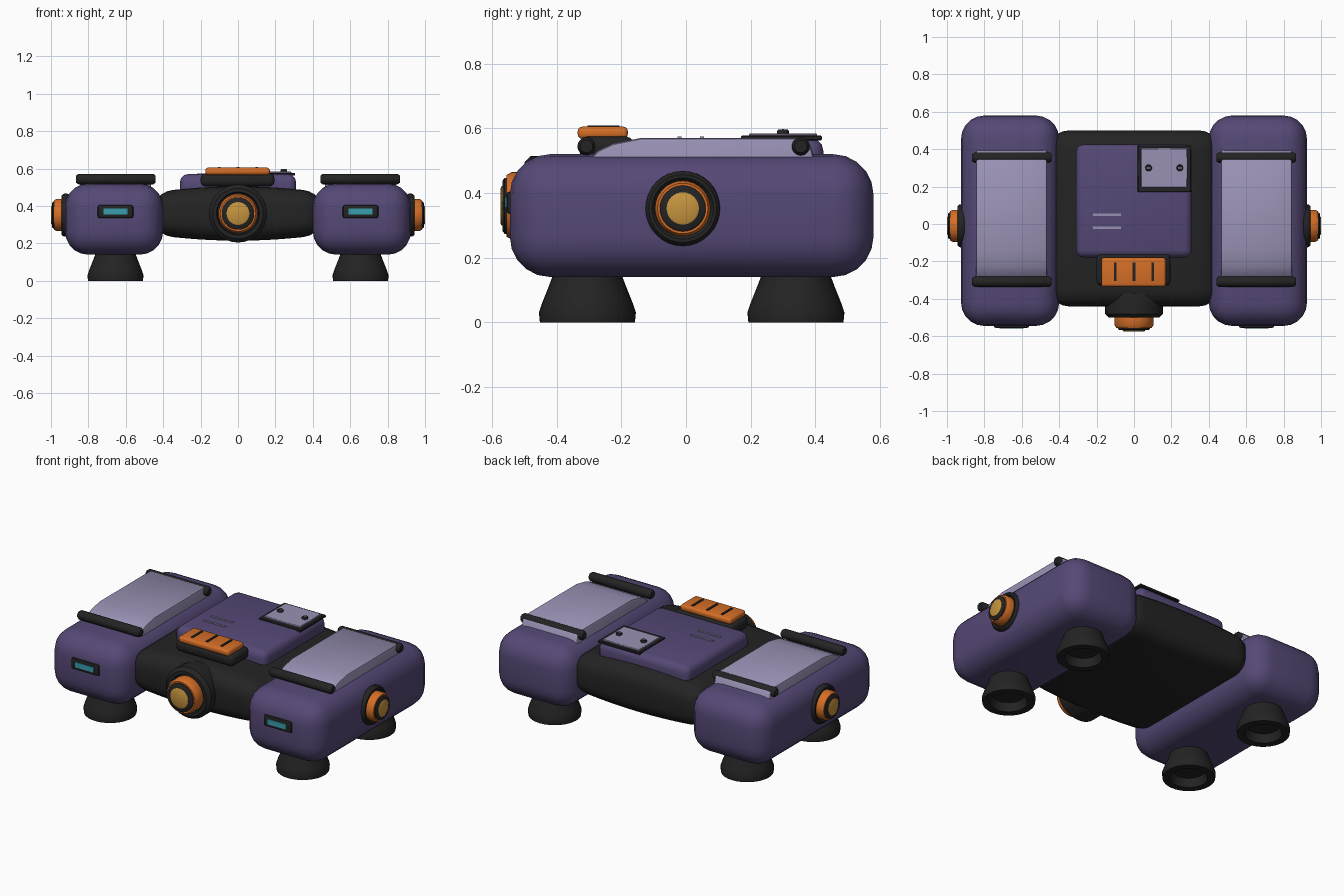
import bpy, bmesh, math
from mathutils import Matrix, Vector

if "Cube" in bpy.data.objects:
    bpy.data.objects.remove(bpy.data.objects["Cube"])


def material(name, rgb):
    m = bpy.data.materials.new(name)
    m.diffuse_color = (*rgb, 1)
    m.use_nodes = True
    m.node_tree.nodes["Principled BSDF"].inputs["Base Color"].default_value = m.diffuse_color
    return m


PURPLE = material("purple", (0.092, 0.065, 0.18))
LAVENDER = material("lavender", (0.32, 0.285, 0.46))
BLACK = material("black", (0.017, 0.017, 0.017))
ORANGE = material("orange", (0.66, 0.155, 0.02))
AMBER = material("amber", (0.57, 0.30, 0.05))
TEAL = material("teal", (0.04, 0.34, 0.42))


def finish(bm, name, mat, angle=40):
    bmesh.ops.recalc_face_normals(bm, faces=bm.faces)
    me = bpy.data.meshes.new(name)
    bm.to_mesh(me)
    bm.free()
    ob = bpy.data.objects.new(name, me)
    bpy.context.collection.objects.link(ob)
    me.materials.append(mat)
    bpy.ops.object.select_all(action='DESELECT')
    ob.select_set(True)
    bpy.context.view_layer.objects.active = ob
    bpy.ops.object.shade_smooth_by_angle(angle=math.radians(angle))
    return ob


def box_mesh(lo, hi, bevel=0.0, segments=3):
    lo, hi = Vector(lo), Vector(hi)
    bm = bmesh.new()
    bmesh.ops.create_cube(bm, size=1)
    for v in bm.verts:
        v.co = Vector(a * b for a, b in zip(v.co, hi - lo)) + (lo + hi) / 2
    if bevel:
        bmesh.ops.bevel(bm, geom=bm.edges[:], offset=bevel, segments=segments,
                        profile=0.5, affect='EDGES')
    return bm


def box(name, mat, lo, hi, bevel=0.0, segments=3):
    return finish(box_mesh(lo, hi, bevel, segments), name, mat)


def lathe(name, mat, profile, origin, axis=(0, 0, 1), sides=32):
    """Spin (radius, height) points around an axis."""
    bm = bmesh.new()
    verts = [bm.verts.new((r, 0, h)) for r, h in profile]
    edges = [bm.edges.new(p) for p in zip(verts, verts[1:])]
    bmesh.ops.spin(bm, geom=verts + edges, axis=(0, 0, 1), cent=(0, 0, 0),
                   angle=math.tau, steps=sides)
    bmesh.ops.remove_doubles(bm, verts=bm.verts, dist=1e-4)
    turn = Vector(axis).to_track_quat('Z', 'Y').to_matrix().to_4x4()
    bmesh.ops.transform(bm, verts=bm.verts,
                        matrix=Matrix.Translation(origin) @ turn)
    return finish(bm, name, mat)


def knob(name, origin, axis, s, depth):
    """Stacked orange collar, black bezel and amber lens."""
    d = depth
    lathe(name + "_collar", ORANGE,
          [(0, -0.03), (0.078 * s, -0.03), (0.086 * s, 0.01), (0.086 * s, 0.62 * d),
           (0.078 * s, 0.8 * d), (0, 0.8 * d)], origin, axis)
    lathe(name + "_bezel", BLACK,
          [(0, 0.5 * d), (0.071 * s, 0.5 * d), (0.071 * s, 0.86 * d),
           (0.064 * s, 0.93 * d), (0, 0.93 * d)], origin, axis)
    lathe(name + "_lens", AMBER,
          [(0, 0.8 * d), (0.05 * s, 0.8 * d), (0.05 * s, 0.96 * d),
           (0.044 * s, d), (0, d)], origin, axis)


# central hull, bulging toward the middle
bm = box_mesh((-0.45, -0.44, 0.215), (0.45, 0.5, 0.505), 0.1, 5)
for i in range(-6, 7):
    bmesh.ops.bisect_plane(bm, geom=bm.verts[:] + bm.edges[:] + bm.faces[:],
                           plane_co=(i * 0.055, 0, 0), plane_no=(1, 0, 0))
for v in bm.verts:
    t = abs(v.co.x) / 0.45
    v.co.z = 0.36 + (v.co.z - 0.36) * (1 - 0.22 * t * t)
finish(bm, "central_hull", BLACK, 50)

# top deck panel with two thin marks
box("deck_panel", PURPLE, (-0.31, -0.18, 0.44), (0.31, 0.425, 0.57), 0.04, 3)
for y in (-0.02, 0.05):
    box("deck_mark", LAVENDER, (-0.22, y - 0.006, 0.565), (-0.07, y + 0.006, 0.574))

# hatch plate with screws
box("hatch_base", BLACK, (0.02, 0.17, 0.562), (0.305, 0.42, 0.577), 0.003, 1)
box("hatch_plate", LAVENDER, (0.038, 0.195, 0.572), (0.285, 0.405, 0.584), 0.003, 1)
for x in (0.078, 0.245):
    lathe("hatch_screw", BLACK, [(0, 0.58), (0.018, 0.58), (0.018, 0.592),
                                 (0.014, 0.597), (0, 0.597)], (x, 0.3, 0), sides=16)
    box("screw_slot", LAVENDER, (x - 0.012, 0.297, 0.593), (x + 0.012, 0.303, 0.598))

# orange vent block on a black cushion
box("vent_base", BLACK, (-0.2, -0.33, 0.505), (0.195, -0.16, 0.574), 0.025, 3)
box("vent_block", ORANGE, (-0.175, -0.335, 0.567), (0.17, -0.18, 0.605), 0.014, 3)
for x in (-0.1, 0, 0.1):
    box("vent_slot", BLACK, (x - 0.007, -0.305, 0.6), (x + 0.007, -0.205, 0.609))

# front beacon
lathe("front_housing", BLACK,
      [(0, -0.08), (0.15, -0.08), (0.155, -0.03), (0.155, 0.03), (0.135, 0.05),
       (0.115, 0.05), (0.11, 0.03), (0, 0.03)], (0, -0.45, 0.36), (0, -1, 0))
knob("front_beacon", (0, -0.48, 0.36), (0, -1, 0), 1.22, 0.094)

# everything on the left and right
for s in (-1, 1):
    side = "right" if s > 0 else "left"

    def span(x0, x1):
        return (x0, x1) if s > 0 else (-x1, -x0)

    # side pod
    a, b = span(0.4, 0.925)
    box(side + "_pod", PURPLE, (a, -0.545, 0.14), (b, 0.58, 0.52), 0.125, 5)

    # raised cover: side profile stretched across the pod
    a, b = span(0.465, 0.845)
    bm = bmesh.new()
    outline = [(-0.30, 0.49), (-0.30, 0.503), (-0.27, 0.532), (-0.225, 0.553),
               (-0.14, 0.57), (0.36, 0.57), (0.385, 0.55), (0.40, 0.49)]
    face = bm.faces.new([bm.verts.new((a, y, z)) for y, z in outline])
    new = bmesh.ops.extrude_face_region(bm, geom=[face])["geom"]
    bmesh.ops.translate(bm, vec=(b - a, 0, 0),
                        verts=[g for g in new if isinstance(g, bmesh.types.BMVert)])
    rims = [e for e in bm.edges if abs(e.verts[0].co.x - e.verts[1].co.x) < 1e-5
            and max(v.co.z for v in e.verts) > 0.5]
    bmesh.ops.bevel(bm, geom=rims, offset=0.012, segments=2, profile=0.5, affect='EDGES')
    finish(bm, side + "_cover", LAVENDER)

    # padded bars across the cover ends
    for y in (-0.308, 0.355):
        r, h = 0.028, 0.212
        lathe(side + "_bar", BLACK,
              [(0, -h), (r * 0.7, -h), (r, -h + 0.012), (r, h - 0.012),
               (r * 0.7, h), (0, h)], (s * 0.653, y, 0.544), (1, 0, 0), 16)

    # front lamp
    c = s * 0.655
    box(side + "_lamp_frame", BLACK, (c - 0.095, -0.555, 0.335), (c + 0.095, -0.52, 0.405), 0.01, 2)
    box(side + "_lamp", TEAL, (c - 0.063, -0.56, 0.355), (c + 0.063, -0.54, 0.387))

    # outer knob inside a black ring
    ring = [(0.1 + 0.016 * math.cos(k * math.tau / 10), 0.022 * math.sin(k * math.tau / 10))
            for k in range(11)]
    lathe(side + "_knob_ring", BLACK, ring, (s * 0.922, -0.01, 0.352), (s, 0, 0))
    knob(side + "_knob", (s * 0.92, -0.01, 0.352), (s, 0, 0), 1.0, 0.08)

    # cupped feet
    for y, end in ((-0.305, "front"), (0.34, "back")):
        lathe(f"{side}_{end}_foot", BLACK,
              [(0, 0.2), (0.1, 0.2), (0.105, 0.15), (0.118, 0.115), (0.14, 0.06),
               (0.15, 0.03), (0.147, 0.0), (0.105, 0.0), (0.09, 0.05), (0, 0.05)],
              (s * 0.655, y, 0))
